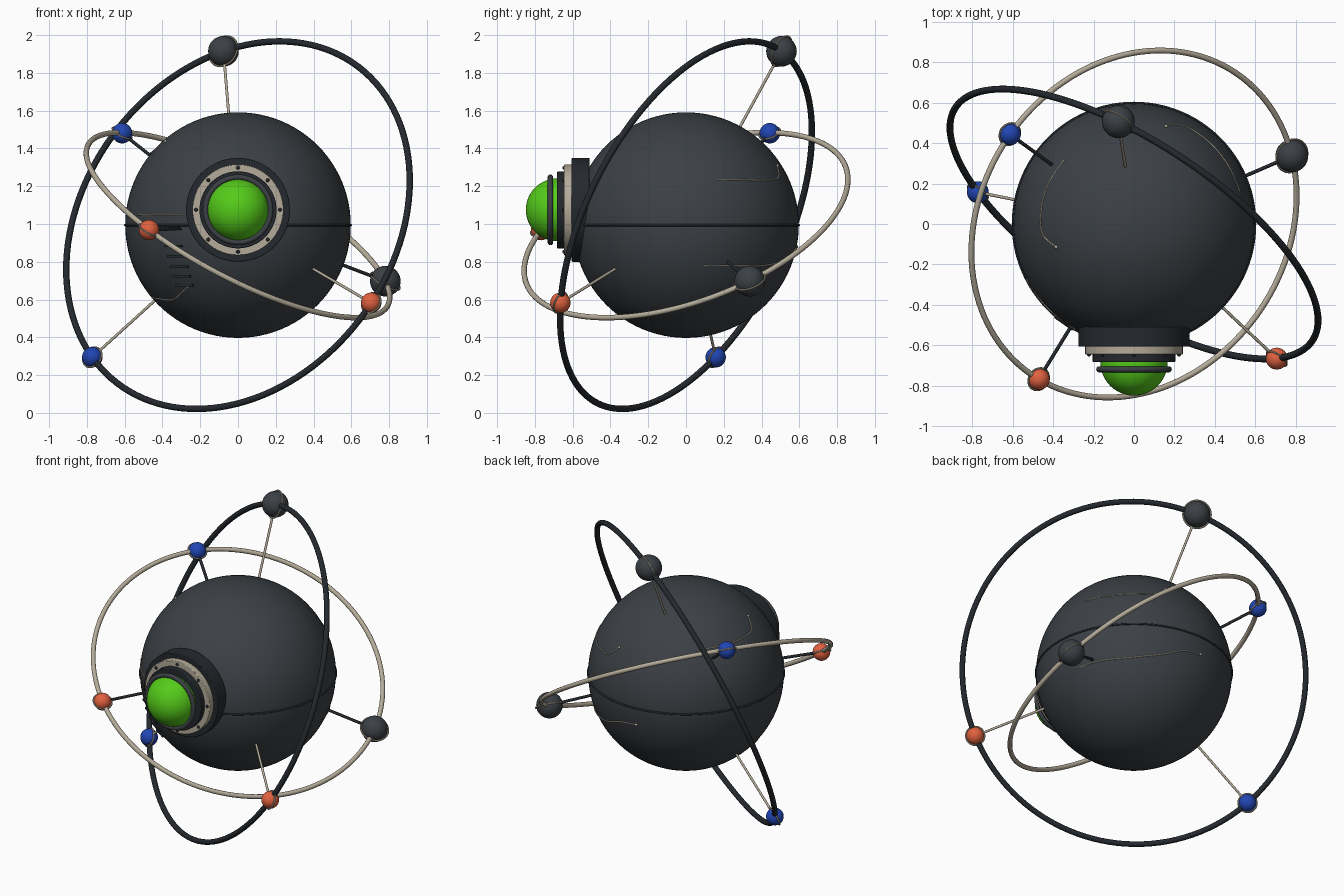
import bpy, math
from mathutils import Vector

if "Cube" in bpy.data.objects:
    bpy.data.objects.remove(bpy.data.objects["Cube"])

C = Vector((0, 0, 0.994))      # body centre
R = 0.597
EYE_Z = 1.075


def mat(name, rgb):
    m = bpy.data.materials.new(name)
    m.diffuse_color = (*rgb, 1)
    m.use_nodes = True
    m.node_tree.nodes["Principled BSDF"].inputs["Base Color"].default_value = m.diffuse_color
    return m


DARK = mat("charcoal", (0.045, 0.052, 0.06))
BLACK = mat("black", (0.018, 0.022, 0.027))
BEIGE = mat("beige", (0.46, 0.41, 0.32))
BLUE = mat("blue", (0.015, 0.06, 0.45))
ORANGE = mat("orange", (0.75, 0.12, 0.05))
GREEN = mat("green", (0.09, 0.6, 0.01))


def finish(name, m):
    o = bpy.context.object
    o.name = name
    o.data.materials.append(m)
    bpy.ops.object.shade_smooth_by_angle(angle=math.radians(35))
    return o


def aim(d):
    return Vector(d).to_track_quat('Z', 'Y').to_euler()


def ball(name, p, r, m, seg=32):
    bpy.ops.mesh.primitive_uv_sphere_add(segments=seg, ring_count=seg // 2, radius=r, location=p)
    return finish(name, m)


def hoop(name, p, axis, r, thick, m, seg=96, minor=12):
    bpy.ops.mesh.primitive_torus_add(major_radius=r, minor_radius=thick, major_segments=seg,
                                     minor_segments=minor, location=p, rotation=aim(axis))
    return finish(name, m)


def rod(name, a, b, r, m, seg=12):
    a, b = Vector(a), Vector(b)
    bpy.ops.mesh.primitive_cylinder_add(vertices=seg, radius=r, depth=(b - a).length,
                                        location=(a + b) / 2, rotation=aim(b - a))
    return finish(name, m)


def disc(name, r, y0, y1, m, bevel=0.004):
    o = rod(name, (0, y0, EYE_Z), (0, y1, EYE_Z), r, m, 64)
    b = o.modifiers.new("edge", 'BEVEL')
    b.width, b.segments = bevel, 2
    return o


# Body with equator seam
ball("body", C, R, DARK, 96)
hoop("equator_seam", C, (0, 0, 1), R + 0.001, 0.006, BLACK)

# Eye: stepped collar, rivets, retaining ring and lens
disc("eye_collar", 0.275, -0.51, -0.605, BLACK)
disc("eye_plate", 0.241, -0.59, -0.645, BEIGE)
disc("eye_inner_collar", 0.204, -0.62, -0.682, BLACK)
for i in range(8):
    a = i * math.pi / 4
    ball("eye_rivet", (0.222 * math.cos(a), -0.645, EYE_Z + 0.222 * math.sin(a)), 0.01, BLACK, 12)
hoop("lens_ring", (0, -0.718, EYE_Z), (0, 1, 0), 0.172, 0.015, DARK, 64)
ball("eye_lens", (0, -0.682, EYE_Z), 0.166, GREEN, 48)


# Orbit rings, each with three satellites, halos and struts
def orbit(name, normal, r, thick, m, strut_m, strut_r, sats):
    hoop(name + "_ring", C, normal, r, thick, m, 128)
    for d, size, sm in sats:
        d = Vector(d).normalized()
        p = C + d * r
        ball(name + "_satellite", p, size, sm)
        hoop(name + "_satellite_halo", p, normal, size * 1.06, 0.005, BEIGE, 48, 8)
        rod(name + "_strut", C + d * (R - 0.02), p, strut_r, strut_m)


orbit("inner_orbit", (0.451, -0.305, 0.839), 0.9, 0.0145, BEIGE, BLACK, 0.009, [
    ((-0.47, -0.765, -0.026), 0.054, ORANGE),
    ((-0.614, 0.444, 0.487), 0.054, BLUE),
    ((0.778, 0.336, -0.296), 0.081, DARK)])
orbit("outer_orbit", (-0.505, -0.775, 0.383), 1.053, 0.017, BLACK, BEIGE, 0.0075, [
    ((-0.077, 0.505, 0.92), 0.081, DARK),
    ((-0.771, 0.157, -0.699), 0.054, BLUE),
    ((0.70, -0.66, -0.408), 0.054, ORANGE)])


# Surface cables, points projected onto the body, knob at the last point
def cable(pts, m, knob=True):
    pts = [C + Vector(p).normalized() * (R + 0.001) for p in pts]
    cu = bpy.data.curves.new("surface_cable", 'CURVE')
    cu.dimensions = '3D'
    cu.bevel_depth, cu.bevel_resolution, cu.resolution_u = 0.004, 2, 10
    s = cu.splines.new('BEZIER')
    s.bezier_points.add(len(pts) - 1)
    for b, p in zip(s.bezier_points, pts):
        b.co = p
        b.handle_left_type = b.handle_right_type = 'AUTO'
    o = bpy.data.objects.new("surface_cable", cu)
    bpy.context.collection.objects.link(o)
    cu.materials.append(m)
    if knob:
        ball("cable_knob", pts[-1], 0.009, BEIGE, 12)


cable([(0.52, 0.16, 0.24), (0.46, 0.30, 0.24), (0.33, 0.44, 0.24), (0.22, 0.49, 0.26),
       (0.158, 0.485, 0.315)], BEIGE)
cable([(-0.345, 0.316, 0.37), (-0.43, 0.18, 0.375), (-0.46, 0.05, 0.38), (-0.45, -0.05, 0.39),
       (-0.385, -0.114, 0.445)], BEIGE)
cable([(0.55, 0.09, -0.215), (0.49, 0.27, -0.215), (0.38, 0.41, -0.215), (0.21, 0.53, -0.18),
       (0.08, 0.58, -0.13), (-0.04, 0.59, -0.115)], BEIGE)
cable([(-0.466, -0.06, -0.394), (-0.42, -0.18, -0.394), (-0.344, -0.29, -0.394),
       (-0.30, -0.39, -0.36), (-0.254, -0.44, -0.318)], BEIGE)
cable([(-0.53, -0.27, 0.055), (-0.43, -0.41, 0.057), (-0.29, -0.52, 0.057)], BEIGE, False)

# Vent slots on the front left, stepping inward as they descend
for x, z in [(-0.345, -0.02), (-0.34, -0.11), (-0.325, -0.165), (-0.308, -0.22),
             (-0.296, -0.27), (-0.282, -0.318)]:
    y = -math.sqrt(R * R - x * x - z * z)
    bpy.ops.mesh.primitive_cube_add(size=1, location=C + Vector((x, y, z)),
                                    rotation=(0, 0, math.atan2(x, -y)))
    bpy.context.object.scale = (0.11, 0.02, 0.012)
    finish("vent_slot", BLACK)
